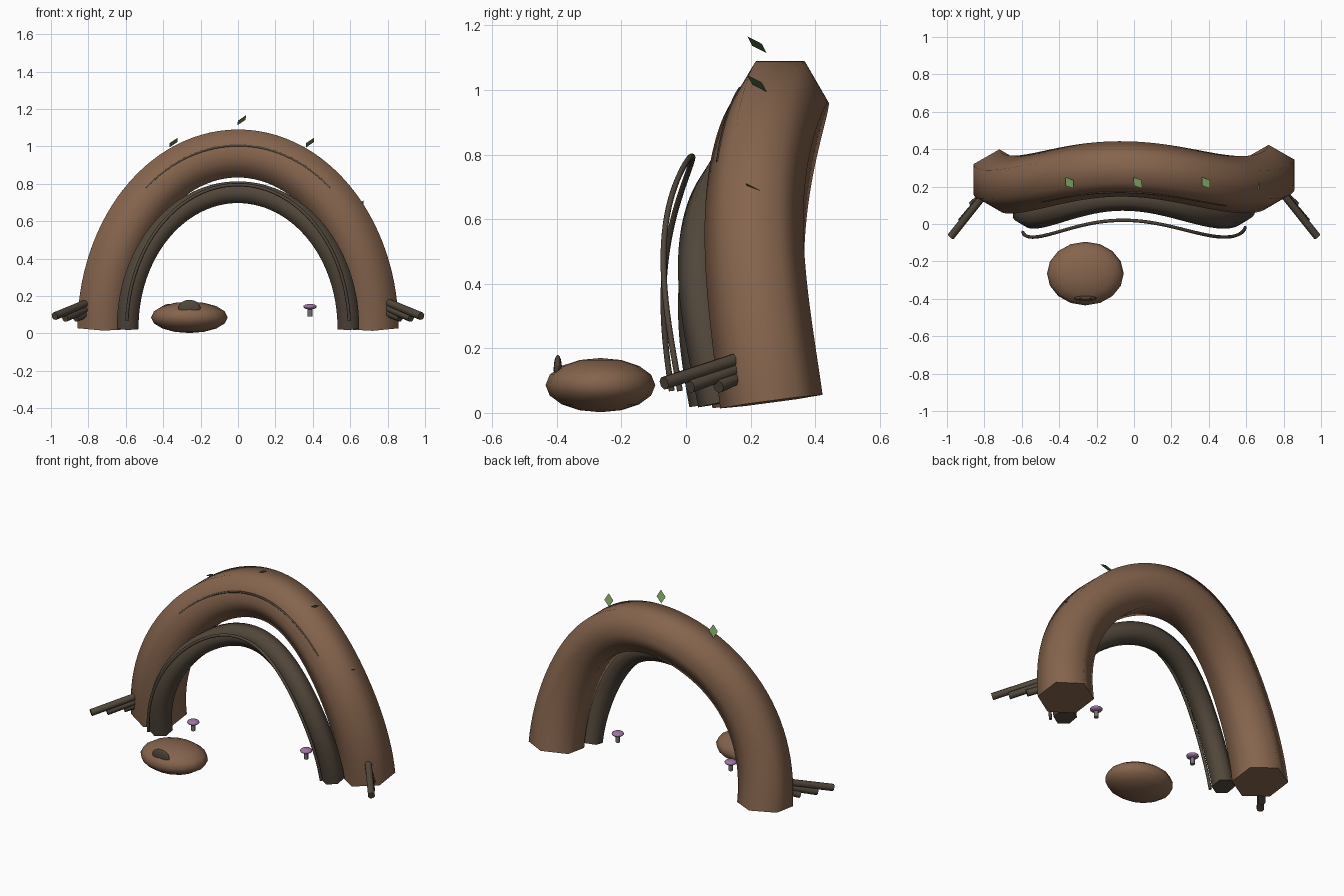
import bpy, bmesh, math
from mathutils import Vector

if "Cube" in bpy.data.objects:
    bpy.data.objects.remove(bpy.data.objects["Cube"])


def material(name, rgb):
    m = bpy.data.materials.new(name)
    m.diffuse_color = (*rgb, 1)
    m.use_nodes = True
    m.node_tree.nodes["Principled BSDF"].inputs["Base Color"].default_value = m.diffuse_color
    return m


BROWN = material("warm_brown_wood", (0.235, 0.128, 0.074))
DARK = material("dark_bark", (0.082, 0.062, 0.043))
GREEN = material("leaf_green", (0.15, 0.26, 0.09))
PURPLE = material("mushroom_purple", (0.34, 0.18, 0.36))
GREY = material("stem_grey", (0.19, 0.16, 0.17))


def finish(bm, name, mat, angle=None):
    bmesh.ops.recalc_face_normals(bm, faces=bm.faces[:])
    me = bpy.data.meshes.new(name)
    bm.to_mesh(me)
    bm.free()
    me.materials.append(mat)
    ob = bpy.data.objects.new(name, me)
    bpy.context.collection.objects.link(ob)
    if angle:
        bpy.ops.object.select_all(action='DESELECT')
        ob.select_set(True)
        bpy.context.view_layer.objects.active = ob
        bpy.ops.object.shade_smooth_by_angle(angle=math.radians(angle))
    return ob


def tube(name, path, radius, sides, mat):
    """Sweep a regular polygon along the path; radius is a function of 0..1."""
    bm = bmesh.new()
    rings, n = [], len(path)
    for i, p in enumerate(path):
        t = (path[min(i + 1, n - 1)] - path[max(i - 1, 0)]).normalized()
        side = Vector((0, 1, 0))
        side = (side - t * side.dot(t)).normalized()
        up = t.cross(side)
        r = radius(i / (n - 1))
        rings.append([bm.verts.new(p + r * (math.cos(a) * side + math.sin(a) * up))
                      for a in (2 * math.pi * k / sides for k in range(sides))])
    for a, b in zip(rings, rings[1:]):
        for k in range(sides):
            j = (k + 1) % sides
            bm.faces.new((a[k], a[j], b[j], b[k]))
    bm.faces.new(rings[0])
    bm.faces.new(rings[-1])
    return finish(bm, name, mat, 65)


def arch(width, height, z0, y0, sway, start=0.0, steps=56):
    """Half ellipse that sways forwards and backwards along its length."""
    pts = []
    for i in range(steps + 1):
        a = start + (math.pi - 2 * start) * i / steps
        pts.append(Vector((width * math.cos(a),
                           y0 - sway * math.sin(3 * a - 0.29),
                           z0 + height * math.sin(a))))
    return pts


def ellipsoid(name, centre, radii, mat, seg=16, rings=8):
    bm = bmesh.new()
    bmesh.ops.create_uvsphere(bm, u_segments=seg, v_segments=rings, radius=1)
    bmesh.ops.scale(bm, vec=radii, verts=bm.verts)
    bmesh.ops.translate(bm, vec=centre, verts=bm.verts)
    return finish(bm, name, mat, 80)


# Large and small hexagonal arches
tube("main_arch", arch(0.72, 0.927, 0.035, 0.2525, 0.042),
     lambda t: 0.16 - 0.012 * math.sin(math.pi * t), 6, BROWN)
tube("inner_arch", arch(0.59, 0.725, 0.03, 0.09, 0.048), lambda t: 0.067, 6, DARK)

# Thin vine in front, and the bark ridge lying on the main arch
tube("front_vine", arch(0.595, 0.765, 0.03, -0.025, 0.045, 0.05),
     lambda t: 0.009, 8, DARK)
tube("bark_ridge", arch(0.763, 0.97, 0.035, 0.1295, 0.042, math.radians(50), 32),
     lambda t: 0.006, 6, DARK)

# Three roots fanning out from each foot
for side, label in ((-1, "left"), (1, "right")):
    for i, (z, tip) in enumerate(((0.170, (0.98, -0.068, 0.092)),
                                  (0.140, (0.925, 0.012, 0.082)),
                                  (0.115, (0.868, 0.100, 0.082)))):
        a, b = Vector((side * 0.79, 0.17, z)), Vector((side * tip[0], tip[1], tip[2]))
        tube(f"{label}_root_{i + 1}", [a, b], lambda t: 0.021, 8, DARK)

# Flat diamond leaves along the top
for i, c in enumerate(((-0.345, 0.22, 1.02), (0.02, 0.22, 1.14),
                       (0.385, 0.22, 1.02), (0.65, 0.215, 0.685))):
    c, long, wide = Vector(c), Vector((0.022, -0.03, 0.026)), Vector((0.021, 0.015, 0.003))
    bm = bmesh.new()
    bm.faces.new([bm.verts.new(c + d) for d in (long, wide, -long, -wide)])
    bm.normal_update()
    if bm.faces[:][0].normal.z < 0:
        bm.faces[0].normal_flip()
    me = finish(bm, f"leaf_{i + 1}", GREEN).data
    if me.polygons[0].normal.z < 0:
        me.flip_normals()

# Rounded boulder with a small fin-like bark chip
ellipsoid("boulder", (-0.26, -0.265, 0.086), (0.205, 0.17, 0.084), BROWN)
ellipsoid("boulder_chip", (-0.26, -0.397, 0.135), (0.06, 0.013, 0.045), DARK, 16, 8)

# Two little mushrooms under the arch
for i, (x, y) in enumerate(((-0.365, 0.075), (0.385, 0.13))):
    ellipsoid(f"mushroom_cap_{i + 1}", (x, y, 0.143), (0.036, 0.036, 0.015), PURPLE, 12, 8)
    tube(f"mushroom_stem_{i + 1}", [Vector((x, y, 0.09)), Vector((x, y, 0.14))],
         lambda t: 0.013, 8, GREY)
